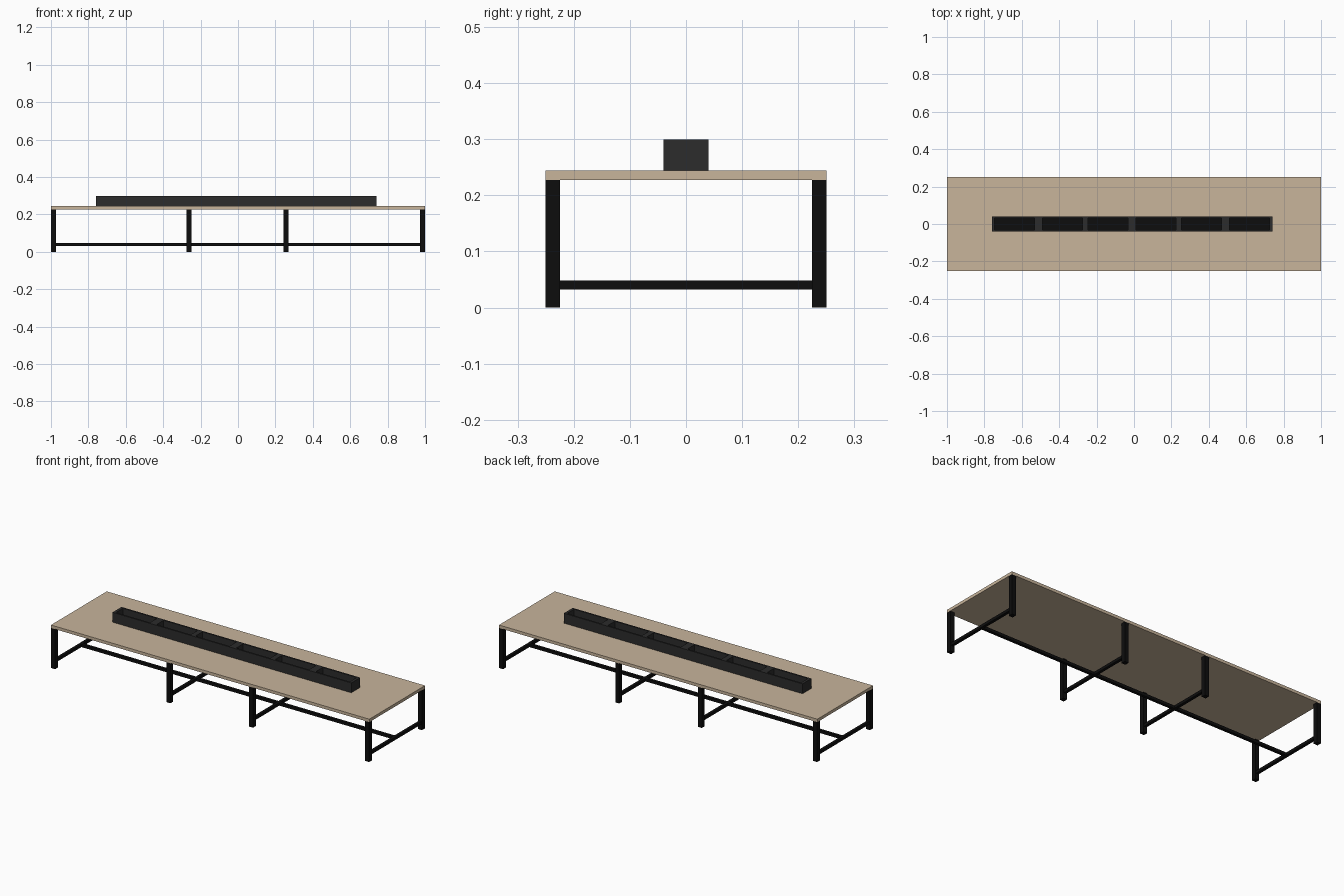
import bpy, bmesh
from mathutils import Vector

if "Cube" in bpy.data.objects:
    bpy.data.objects.remove(bpy.data.objects["Cube"])


def material(name, rgb):
    m = bpy.data.materials.new(name)
    m.diffuse_color = (*rgb, 1)
    m.use_nodes = True
    m.node_tree.nodes["Principled BSDF"].inputs["Base Color"].default_value = m.diffuse_color
    return m


wood = material("light wood", (0.58, 0.46, 0.33))
black = material("black metal", (0.004, 0.004, 0.004))
grey = material("dark grey tray", (0.025, 0.025, 0.025))


def finish(bm, name, *mats):
    me = bpy.data.meshes.new(name)
    bm.to_mesh(me)
    bm.free()
    for m in mats:
        me.materials.append(m)
    ob = bpy.data.objects.new(name, me)
    bpy.context.collection.objects.link(ob)
    return ob


def add_box(bm, x0, x1, y0, y1, z0, z1):
    verts = bmesh.ops.create_cube(bm, size=1)["verts"]
    for v in verts:
        v.co = Vector(((x0 + x1) / 2 + v.co.x * (x1 - x0),
                       (y0 + y1) / 2 + v.co.y * (y1 - y0),
                       (z0 + z1) / 2 + v.co.z * (z1 - z0)))


def box(name, mat, *dims):
    bm = bmesh.new()
    add_box(bm, *dims)
    return finish(bm, name, mat)


TOP0, TOP1 = 0.227, 0.244
LEG, BAR = 0.0125, 0.008  # half widths
BAR_Z = (0.032, 0.048)

# Table top
box("table_top", wood, -1, 1, -0.25, 0.25, TOP0, TOP1)

# Leg frames: two legs and a cross bar each
frames = (-0.9865, -0.262, 0.257, 0.9865)
for i, x in enumerate(frames, 1):
    for side, y in (("front", -0.2375), ("back", 0.2375)):
        box(f"{side}_leg_{i}", black, x - LEG, x + LEG, y - LEG, y + LEG, 0, TOP0)
    box(f"cross_bar_{i}", black, x - BAR, x + BAR, -0.225, 0.225, *BAR_Z)

# Long stretcher joining the cross bars
box("long_stretcher", black, frames[0], frames[-1], -BAR, BAR, *BAR_Z)


# Tray modules: open shells with two wells, built from a cell grid
def tray(name, x0):
    xs = [x0 + d for d in (0, 0.015, 0.229, 0.271, 0.485, 0.5)]
    ys = (-0.04, -0.031, 0.031, 0.04)
    z1, floor = 0.30, 0.25
    bm = bmesh.new()
    add_box(bm, xs[0], xs[-1], ys[0], ys[-1], TOP1, z1)
    for x in xs[1:-1]:
        bmesh.ops.bisect_plane(bm, geom=bm.verts[:] + bm.edges[:] + bm.faces[:],
                               plane_co=(x, 0, 0), plane_no=(1, 0, 0))
    for y in ys[1:-1]:
        bmesh.ops.bisect_plane(bm, geom=bm.verts[:] + bm.edges[:] + bm.faces[:],
                               plane_co=(0, y, 0), plane_no=(0, 1, 0))
    bm.normal_update()
    wells = []
    for f in bm.faces:
        c = f.calc_center_median()
        in_well = xs[1] < c.x < xs[2] or xs[3] < c.x < xs[4]
        if f.normal.z > 0.9 and abs(c.y) < 0.01 and in_well:
            wells.append(f)
    # Push the wells down; floors are black
    for f in bmesh.ops.extrude_discrete_faces(bm, faces=wells)["faces"]:
        f.material_index = 1
        for v in f.verts:
            v.co.z = floor
    bmesh.ops.remove_doubles(bm, verts=bm.verts[:], dist=1e-5)
    bmesh.ops.recalc_face_normals(bm, faces=bm.faces[:])
    finish(bm, name, grey, black)


for i in range(3):
    tray(f"tray_{i + 1}", -0.76 + 0.5 * i)
